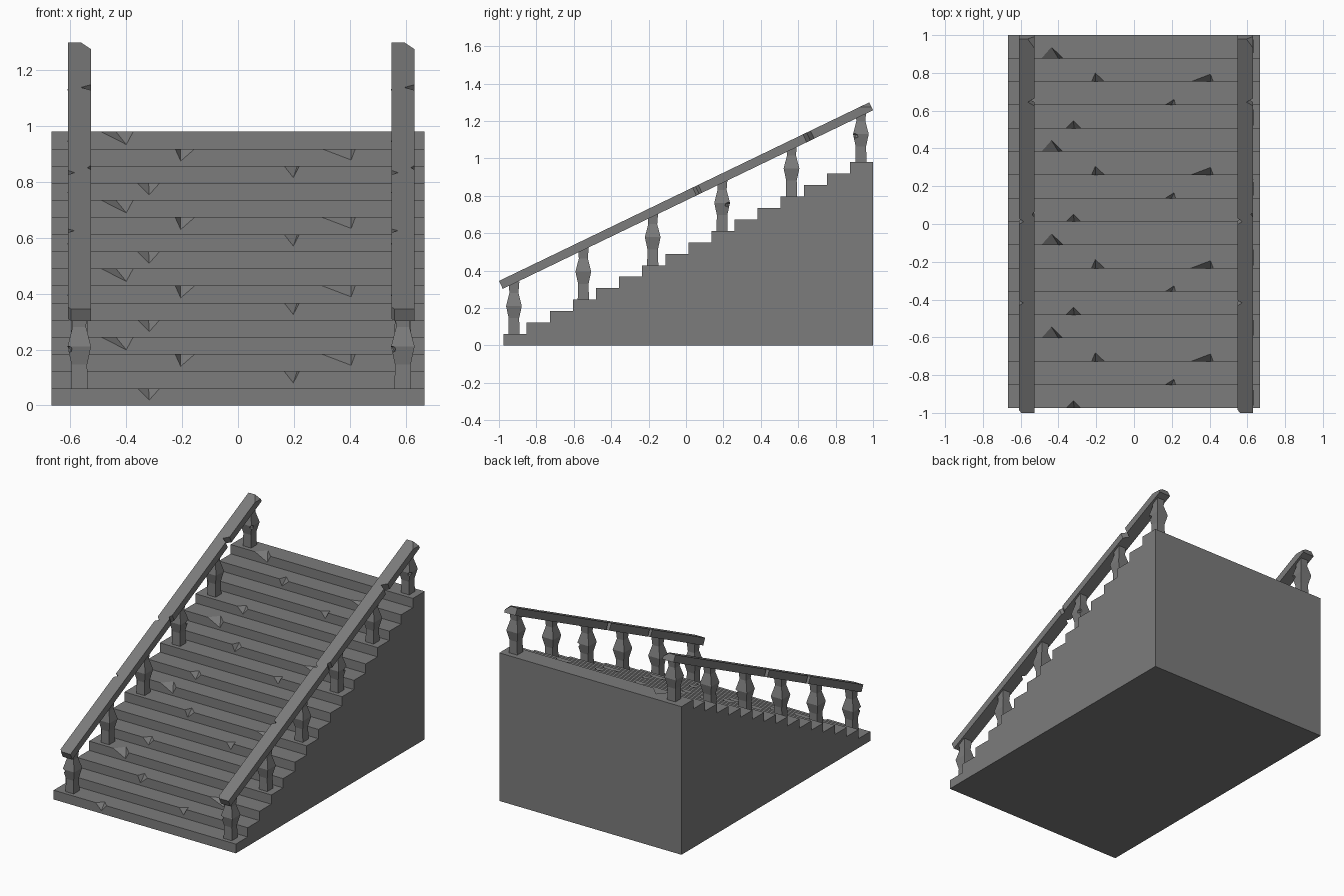
import bpy, bmesh, math
from mathutils import Vector

if "Cube" in bpy.data.objects:
    bpy.data.objects.remove(bpy.data.objects["Cube"])

stone = bpy.data.materials.new("grey stone")
stone.diffuse_color = (0.2, 0.2, 0.2, 1)
stone.use_nodes = True
stone.node_tree.nodes["Principled BSDF"].inputs["Base Color"].default_value = stone.diffuse_color

N, W = 16, 0.667                 # steps, half width
Y0, RUN, RISE = -0.975, 1.975 / 16, 0.98 / 16


def finish(bm, name):
    bmesh.ops.remove_doubles(bm, verts=bm.verts, dist=1e-5)
    bmesh.ops.recalc_face_normals(bm, faces=bm.faces)
    me = bpy.data.meshes.new(name)
    bm.to_mesh(me)
    bm.free()
    me.materials.append(stone)
    ob = bpy.data.objects.new(name, me)
    bpy.context.collection.objects.link(ob)
    return ob


# Solid flight of steps; chipped nosings repeat every four steps
# chip: left x, right x, tread apex x, tread depth, riser apex x, riser depth
CHIPS = [[(-0.36, -0.28, -0.32, 0.04, -0.318, 0.042)],
         [(0.165, 0.22, 0.212, 0.03, 0.198, 0.042)],
         [(-0.225, -0.155, -0.205, 0.046, -0.205, 0.044),
          (0.30, 0.42, 0.405, 0.04, 0.405, 0.04)],
         [(-0.49, -0.375, -0.437, 0.06, -0.40, 0.046)]]
bm = bmesh.new()


def face(pts):
    bm.faces.new([bm.verts.new(p) for p in pts])


profile = [(Y0, 0)]
for i in range(N):
    y, z = Y0 + i * RUN, (i + 1) * RISE
    profile += [(y, z), (y + RUN, z)]
    tread, riser = [(-W, y, z)], [(-W, y, z)]
    for a, b, tx, td, fx, fd in CHIPS[i % 4]:
        A, B, T, F = (a, y, z), (b, y, z), (tx, y + td, z), (fx, y, z - fd)
        tread += [A, T, B]
        riser += [A, F, B]
        face([A, T, F])
        face([B, F, T])
    face(tread + [(W, y, z), (W, y + RUN, z), (-W, y + RUN, z)])
    face(riser + [(W, y, z), (W, y, z - RISE), (-W, y, z - RISE)])
profile.append((1, 0))
for x in (-W, W):
    face([(x, y, z) for y, z in profile])
face([(-W, Y0, 0), (W, Y0, 0), (W, 1, 0), (-W, 1, 0)])
face([(-W, 1, 0), (W, 1, 0), (W, 1, 0.98), (-W, 1, 0.98)])
finish(bm, "stair_flight")


# Sloped handrail: notched plan outline extruded through its thickness
START, END, H = Vector((0, -1, 0.345)), Vector((0, 0.98, 1.30)), 0.041
AXIS = (END - START).normalized()
DOWN = Vector((0, AXIS.z, -AXIS.y)) * 0.047


def handrail(cx, name):
    bm = bmesh.new()
    plan = [(-H + 0.012, -1), (H, -1),
            (H, 0.035), (H - 0.012, 0.05), (H, 0.065),
            (H, 0.625), (H - 0.035, 0.645), (H, 0.665),
            (H, 0.98), (-H, 0.98),
            (-H, 0.03), (-H + 0.024, 0.012), (-H, -0.002),
            (-H, -0.405), (-H + 0.024, -0.418), (-H, -0.432), (-H, -0.985)]
    top = [bm.verts.new(START + AXIS * ((y + 1) / AXIS.y) + Vector((cx + x, 0, 0)))
           for x, y in plan]
    f = bm.faces.new(top)
    ext = bmesh.ops.extrude_face_region(bm, geom=[f], use_keep_orig=True)
    bmesh.ops.translate(bm, vec=DOWN,
                        verts=[g for g in ext["geom"] if isinstance(g, bmesh.types.BMVert)])
    # broken corner at the upper end
    corner = END + Vector((cx + H, 0, 0))
    p, q, r = corner - Vector((0.036, 0, 0)), corner - AXIS * 0.055, corner + DOWN * 0.6
    n = (q - p).cross(r - p)
    if n.dot(corner - p) < 0:
        n = -n
    cut = bmesh.ops.bisect_plane(bm, geom=bm.verts[:] + bm.edges[:] + bm.faces[:],
                                 plane_co=p, plane_no=n, clear_outer=True)
    bmesh.ops.holes_fill(bm, edges=[e for e in bm.edges if e.is_boundary])
    finish(bm, name)


# Square baluster with a bulging middle
RINGS = [(0, 0.03), (0.085, 0.028), (0.15, 0.042), (0.22, 0.024), (0.28, 0.029)]


def baluster(x, y, z, name):
    bm = bmesh.new()
    rings = [[bm.verts.new((x + sx * r, y + sy * r, z + h))
              for sx, sy in ((-1, -1), (1, -1), (1, 1), (-1, 1))] for h, r in RINGS]
    bm.faces.new(rings[0])
    bm.faces.new(rings[-1])
    for a, b in zip(rings, rings[1:]):
        for k in range(4):
            bm.faces.new((a[k], a[k - 1], b[k - 1], b[k]))
    return finish(bm, name)


# Small diamond-shaped chip cut out of a baluster's bulge
def chip(ob, loc):
    bm = bmesh.new()
    bmesh.ops.create_icosphere(bm, subdivisions=1, radius=0.02)
    bmesh.ops.scale(bm, vec=(1.2, 1.2, 0.8), verts=bm.verts)
    bmesh.ops.translate(bm, vec=loc, verts=bm.verts)
    cutter = finish(bm, ob.name + "_chip_cutter")
    cutter.hide_render = True
    cutter.hide_set(True)
    mod = ob.modifiers.new("chip", 'BOOLEAN')
    mod.operation, mod.object, mod.solver = 'DIFFERENCE', cutter, 'EXACT'


CHIPPED = {0: (-0.046, -0.035, 0.14), 3: (0.046, 0.035, 0.14), 5: (0.046, -0.035, 0.14)}
for side, cx in (("left", -0.568), ("right", 0.59)):
    handrail(cx, side + "_handrail")
    for i in range(6):
        y, z = -0.92 + 0.371 * i, RISE * (1 + 3 * i)
        b = baluster(cx, y, z, f"{side}_baluster_{i + 1}")
        if i in CHIPPED:
            chip(b, Vector((cx, y, z)) + Vector(CHIPPED[i]))
